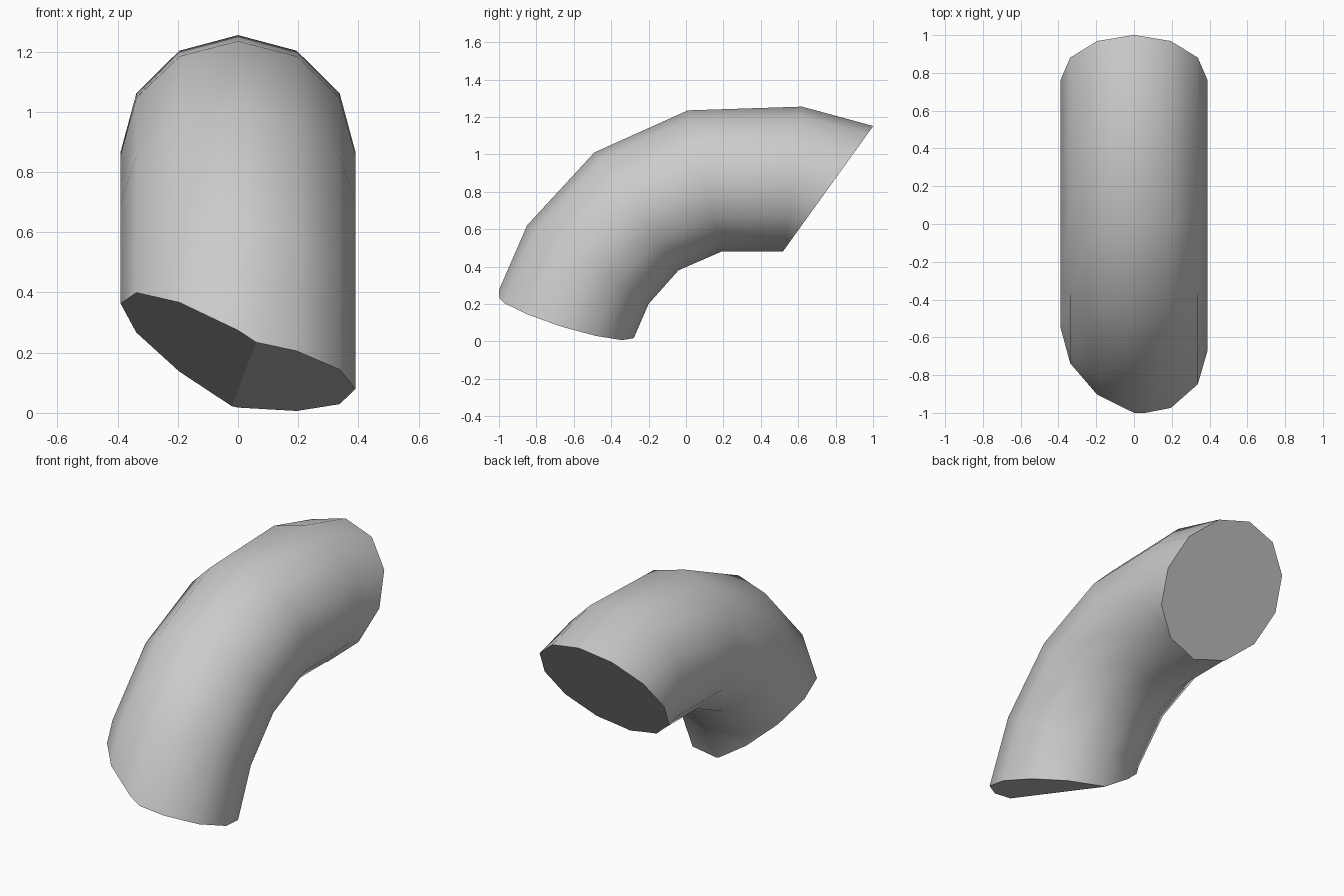
import bpy, bmesh, math
from mathutils import Vector

cube = bpy.data.objects.get("Cube")
if cube:
    bpy.data.objects.remove(cube, do_unlink=True)

SIDES, RADIUS = 12, 0.39

# Bend stations in the y-z plane: (outer point, inner point)
stations = [((-0.85, 0.62), (-0.2, 0.2)),
            ((-0.49, 1.01), (-0.04, 0.38)),
            ((0.01, 1.235), (0.19, 0.48)),
            ((0.62, 1.255), (0.53, 0.48))]


def shifted(station, dy, dz):
    return tuple((y + dy, z + dz) for y, z in station)


# Run both ends past the cutting planes
stations = ([shifted(stations[0], -0.26, -0.6)] + stations
            + [shifted(stations[-1], 0.57, -0.155)])

# Oblique cuts: (point on plane, outward direction)
cuts = [(Vector((0.06, -1, 0.235)), Vector((-0.176, -0.099, -0.267)).normalized()),
        (Vector((0.06, -1, 0.235)), Vector((-0.041, -0.083, -0.264)).normalized()),
        (Vector((0, 1, 1.15)), Vector((0, 0.66, -0.475)).normalized())]

# Loft the bent tube
bm = bmesh.new()
rings = []
for outer, inner in stations:
    a, b = Vector((0, *outer)), Vector((0, *inner))
    center, up = (a + b) / 2, (a - b) / 2
    ring = []
    for i in range(SIDES):
        t = math.tau * i / SIDES
        ring.append(bm.verts.new(center + up * math.cos(t)
                                 + Vector((RADIUS * math.sin(t), 0, 0))))
    rings.append(ring)
for r, s in zip(rings, rings[1:]):
    for i in range(SIDES):
        j = (i + 1) % SIDES
        bm.faces.new((r[i], r[j], s[j], s[i]))
bm.faces.new(rings[0])
bm.faces.new(rings[-1])

# Slice the ends and close them
for point, normal in cuts:
    bmesh.ops.bisect_plane(bm, geom=bm.verts[:] + bm.edges[:] + bm.faces[:],
                           dist=1e-5, plane_co=point, plane_no=normal,
                           clear_outer=True)
    rim = [e for e in bm.edges if e.is_boundary]
    bmesh.ops.edgeloop_fill(bm, edges=rim)
bmesh.ops.recalc_face_normals(bm, faces=bm.faces[:])

# Smooth wall, flat crisp end cuts
for f in bm.faces:
    f.smooth = True
for f in bm.faces:
    if any(all(abs((v.co - p).dot(n)) < 1e-4 for v in f.verts) for p, n in cuts):
        f.smooth = False
        for e in f.edges:
            e.smooth = False

mesh = bpy.data.meshes.new("bent_tube")
bm.to_mesh(mesh)
bm.free()
tube = bpy.data.objects.new("bent_tube", mesh)
bpy.context.collection.objects.link(tube)

gray = bpy.data.materials.new("light_gray")
gray.use_nodes = True
color = (0.6, 0.6, 0.6, 1)
gray.diffuse_color = color
gray.node_tree.nodes["Principled BSDF"].inputs["Base Color"].default_value = color
mesh.materials.append(gray)
